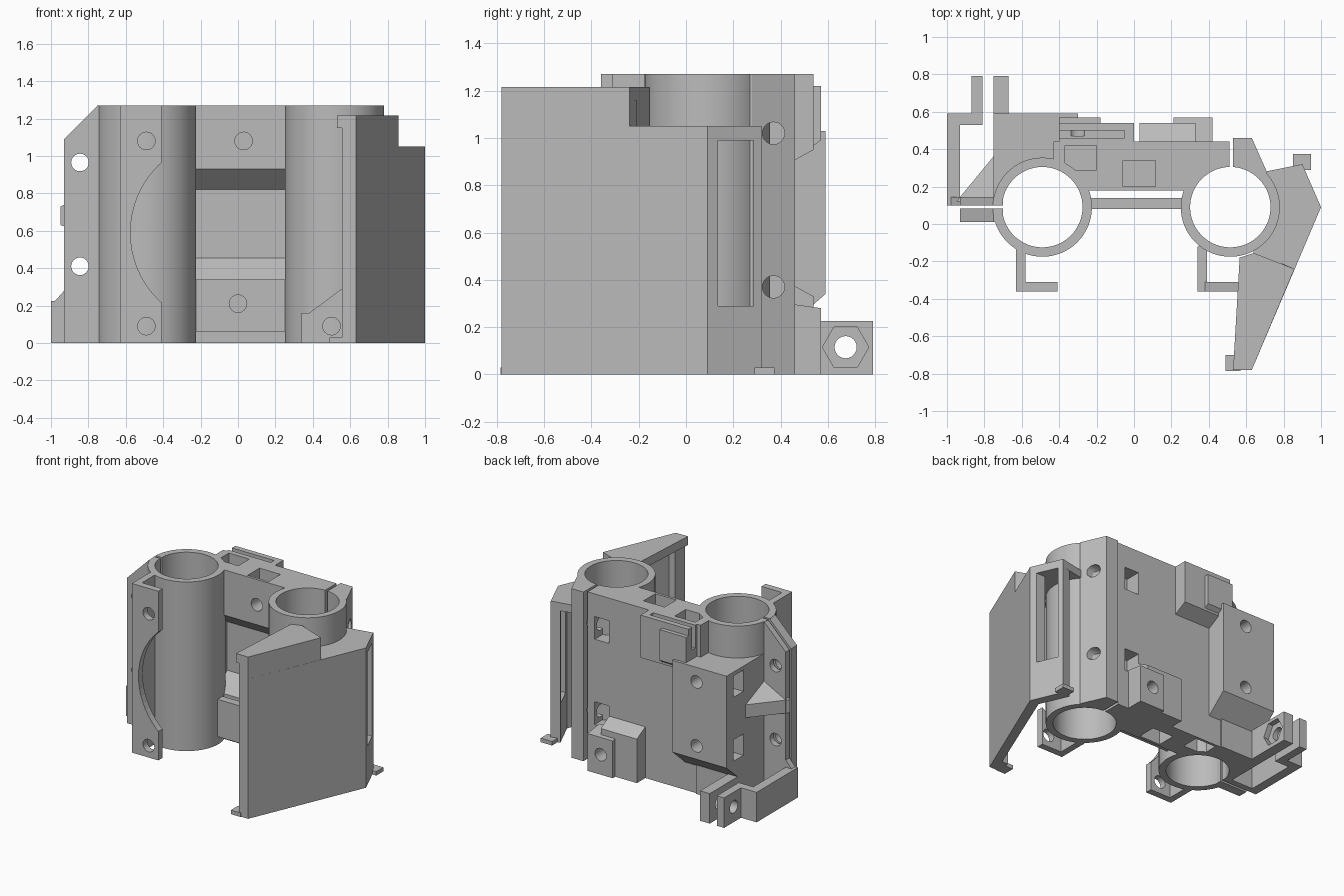
import bpy, bmesh, math
from mathutils import Vector

cube = bpy.data.objects.get("Cube")
if cube:
    bpy.data.objects.remove(cube, do_unlink=True)

grey = bpy.data.materials.new("mid grey plastic")
grey.use_nodes = True
GREY = (0.5, 0.5, 0.5, 1)
grey.diffuse_color = GREY
for n in grey.node_tree.nodes:
    if n.type == 'BSDF_PRINCIPLED':
        n.inputs["Base Color"].default_value = GREY

H = 1.27
LEFT, RIGHT = (-0.49, 0.09), (0.515, 0.09)
PLACE = {'x': lambda u, v, w: (w, u, v),
         'y': lambda u, v, w: (u, w, v),
         'z': lambda u, v, w: (u, v, w)}


def prism(name, pts, axis, a, b):
    """Extrude a 2D outline along an axis from a to b."""
    bm = bmesh.new()
    face = bm.faces.new([bm.verts.new(PLACE[axis](u, v, a)) for u, v in pts])
    ext = bmesh.ops.extrude_face_region(bm, geom=[face])
    move = Vector(PLACE[axis](0, 0, b - a))
    bmesh.ops.translate(bm, vec=move, verts=[g for g in ext["geom"] if isinstance(g, bmesh.types.BMVert)])
    bmesh.ops.recalc_face_normals(bm, faces=bm.faces)
    mesh = bpy.data.meshes.new(name)
    bm.to_mesh(mesh)
    bm.free()
    mesh.materials.append(grey)
    obj = bpy.data.objects.new(name, mesh)
    bpy.context.collection.objects.link(obj)
    return obj


def box(name, x, y, z):
    return prism(name, [(x[0], y[0]), (x[1], y[0]), (x[1], y[1]), (x[0], y[1])], 'z', *z)


def rod(name, c, r, axis, a, b, n=24):
    pts = [(c[0] + r * math.cos(2 * math.pi * i / n), c[1] + r * math.sin(2 * math.pi * i / n)) for i in range(n)]
    return prism(name, pts, axis, a, b)


def hole(u, v, axis, a, b):
    return rod("hole_cutter", (u, v), 0.047, axis, a, b)


def cut(obj, *cutters):
    """Subtract cutters from a part, then delete them."""
    for c in cutters:
        m = obj.modifiers.new("cut", 'BOOLEAN')
        m.operation, m.solver, m.object = 'DIFFERENCE', 'EXACT', c
    bpy.context.view_layer.update()
    mesh = bpy.data.meshes.new_from_object(obj.evaluated_get(bpy.context.evaluated_depsgraph_get()))
    obj.modifiers.clear()
    obj.data = mesh
    for c in cutters:
        bpy.data.objects.remove(c, do_unlink=True)
    return obj


def bores():
    return [rod("bore_cutter", c, 0.215, 'z', -0.1, 1.4, 64) for c in (LEFT, RIGHT)]


def clamp_slits():
    return [box("slit_cutter", (0.51, 0.53), (0.2, 0.6), (-0.1, 1.4)),
            box("slit_cutter", (-1.1, -0.65), (0.082, 0.1), (-0.1, 1.4))]


# Twin clamp tubes
for name, c in (("right_tube", LEFT), ("left_tube", RIGHT)):
    tube = rod(name, c, 0.265, 'z', 0, H, 64)
    cut(tube, *bores(), *clamp_slits())
    bpy.ops.object.select_all(action='DESELECT')
    tube.select_set(True)
    bpy.context.view_layer.objects.active = tube
    bpy.ops.object.shade_smooth_by_angle(angle=math.radians(30))

# Central body with front recess and nut pockets
body = box("central_body", (-0.43, 0.51), (0.18, 0.44), (0, H))
recess = prism("recess_cutter", [(0, 0.34), (0.18, 0.34), (0.3, 0.455), (0.3, 0.82),
                                 (0.18, 0.93), (0, 0.93)], 'x', -0.3, 0.33)
pockets = [box("pocket_cutter", x, y, z)
           for x, y in (((-0.37, -0.2), (0.29, 0.42)), ((-0.06, 0.115), (0.2, 0.34)))
           for z in ((1.13, 1.4), (-0.1, 0.14))]
back_pockets = [box("pocket_cutter", (0.33, 0.45), (0.32, 0.6), (z, z + 0.17)) for z in (0.29, 0.93)]
cut(body, recess, *pockets, *back_pockets, *bores(), hole(0.03, 1.08, 'y', 0, 0.3),
    *[hole(0.37, z, 'x', 0.4, 0.7) for z in (0.37, 1.02)])

# Lower shoulder behind the right tube, with side nut windows
shoulder = box("rear_shoulder", (-0.75, -0.4), (0.13, 0.45), (0, 1.03))
plate = prism("raised_back_plate", [(0.43, 0.2), (0.59, 0.34), (0.59, 1.03), (0.43, 1.03)], 'x', -0.75, -0.3)
cut(shoulder, *bores(), *[box("window_cutter", (-0.8, -0.6), (0.39, 0.5), (z - 0.08, z + 0.08))
                          for z in (0.44, 0.92)])
cut(plate, *[hole(-0.5, z, 'y', 0.4, 0.7) for z in (0.44, 0.92)],
    *[box("window_cutter", (-0.8, -0.6), (0.39, 0.51), (z - 0.08, z + 0.08)) for z in (0.44, 0.92)])

# Back mounting blocks, top and bottom
top_side = [(0.43, 0.89), (0.54, 0.95), (0.54, H), (0.43, H)]
top_block = prism("top_back_block", top_side, 'x', -0.4, 0.0)
cut(top_block, hole(-0.3, 1.13, 'y', 0.47, 0.7), box("slot_cutter", (-0.4, -0.05), (0.46, 0.5), (1.1, 1.4)))
prism("top_back_pad", [(0.53, 0.96), (0.57, 0.99), (0.57, 1.22), (0.53, 1.22)], 'x', -0.4, -0.18)
low_side = [(0.43, 0), (0.54, 0), (0.54, 0.33), (0.43, 0.39)]
low_block = prism("bottom_back_block", low_side, 'x', 0.03, 0.33)
outer_block = prism("bottom_outer_block", [(0.43, 0), (0.57, 0), (0.57, 0.28), (0.43, 0.3)], 'x', 0.21, 0.42)
for block in (low_block, outer_block):
    cut(block, hole(0.31, 0.15, 'y', 0.45, 0.7))

# Cross bar joining the tubes at the front
bar = box("front_cross_bar", (-0.25, 0.29), (0.08, 0.14), (0.06, 0.34))
cut(bar, hole(0, 0.21, 'y', 0, 0.3))

# Clamp ear behind the left tube
ear = prism("left_clamp_ear", [(0.53, 0.28), (0.53, 0.46), (0.63, 0.46), (0.71, 0.28), (0.7, 0.2)], 'z', 0, H)
cut(ear, *bores(), *[hole(0.37, z, 'x', 0.4, 0.9) for z in (0.37, 1.02)])

# Paired clamp flanges on the right side
flange_outline = [(-0.93, 0), (-0.7, 0), (-0.7, H), (-0.75, H), (-0.93, 1.09)]
for name, y0, y1 in (("front_clamp_flange", 0.01, 0.082), ("rear_clamp_flange", 0.1, 0.145)):
    flange = prism(name, flange_outline, 'y', y0, y1)
    cut(flange, *[hole(-0.845, z, 'y', -0.1, 0.3) for z in (0.41, 0.965)])

# Gusset between the rear flange and the body
gusset = prism("flange_gusset", [(-0.74, 0.12), (-0.95, 0.12), (-0.74, 0.375)], 'z', 0.56, 0.84)
for v in gusset.data.vertices:
    if v.co.y > 0.3 or v.co.x < -0.9:
        v.co.z = 0.68 + (v.co.z - 0.7) * 0.35

# Corner latch with a nut lug
prism("latch_side_wall", [(0.1, 0), (0.59, 0), (0.59, 0.225), (0.1, 0.225)], 'x', -1.0, -0.93)
prism("latch_front_wedge", [(-1, 0), (-0.92, 0), (-0.92, 0.29), (-1, 0.2)], 'y', 0.1, 0.145)
box("latch_back_wall", (-1, -0.81), (0.53, 0.59), (0, 0.225))
for name, x0, x1 in (("outer_lug", -0.87, -0.81), ("inner_lug", -0.75, -0.67)):
    lug = box(name, (x0, x1), (0.44 if x0 > -0.8 else 0.53, 0.79), (0, 0.225))
    cutters = [hole(0.675, 0.115, 'x', -1, -0.5)]
    if x0 > -0.8:
        cutters.append(rod("hex_cutter", (0.675, 0.115), 0.098, 'x', -0.71, -0.6, 6))
    cut(lug, *cutters)

# Tall front clip with an arched opening
box("right_clip_web", (-0.63, -0.58), (-0.36, -0.13), (0, H))
clip = box("right_clip_face", (-0.63, -0.41), (-0.36, -0.31), (0, H))
cut(clip, rod("arch_cutter", (-0.07, 0.59), 0.505, 'y', -0.5, -0.2, 64),
    *[hole(-0.49, z, 'y', -0.5, -0.2) for z in (0.09, 1.08)])

# Short front clip
box("left_clip_web", (0.34, 0.39), (-0.36, -0.12), (0, 0.16))
short = prism("left_clip_face", [(0.34, 0), (0.555, 0), (0.555, 0.29), (0.34, 0.13)], 'y', -0.36, -0.31)
cut(short, hole(0.5, 0.09, 'y', -0.5, -0.2))

# Angled side cover: wall, window, upper lip and caps
wall = prism("cover_wall", [(0.555, -0.78), (0.63, -0.78), (1, 0.09), (0.9, 0.32), (0.83, 0.305),
                            (0.925, 0.09), (0.61, -0.67), (0.56, -0.67)], 'z', 0, 1.05)
cut(wall, box("window_cutter", (0.8, 1.1), (0.135, 0.285), (0.29, 0.99)))
prism("cover_upper_cap", [(0.53, -0.78), (0.63, -0.78), (0.858, -0.24), (0.64, -0.155), (0.565, -0.18)],
      'z', 1.15, 1.215)
prism("cover_upper_wall", [(0.555, -0.78), (0.63, -0.78), (0.858, -0.24), (0.79, -0.21),
                           (0.61, -0.67), (0.56, -0.67)], 'z', 1.04, 1.16)
prism("cover_step_wall", [(0.64, -0.155), (0.858, -0.24), (0.84, -0.28), (0.63, -0.2)], 'z', 0.99, 1.2)
cap = prism("cover_rear_cap", [(0.64, -0.155), (0.858, -0.24), (1, 0.09), (0.9, 0.32), (0.7, 0.28), (0.62, 0.1)],
            'z', 0.99, 1.05)
cut(cap, *bores())

# Small snap hooks at the foot of the cover
box("front_hook", (0.49, 0.57), (-0.785, -0.7), (0, 0.03))
box("rear_hook", (0.85, 0.945), (0.29, 0.375), (0, 0.03))
